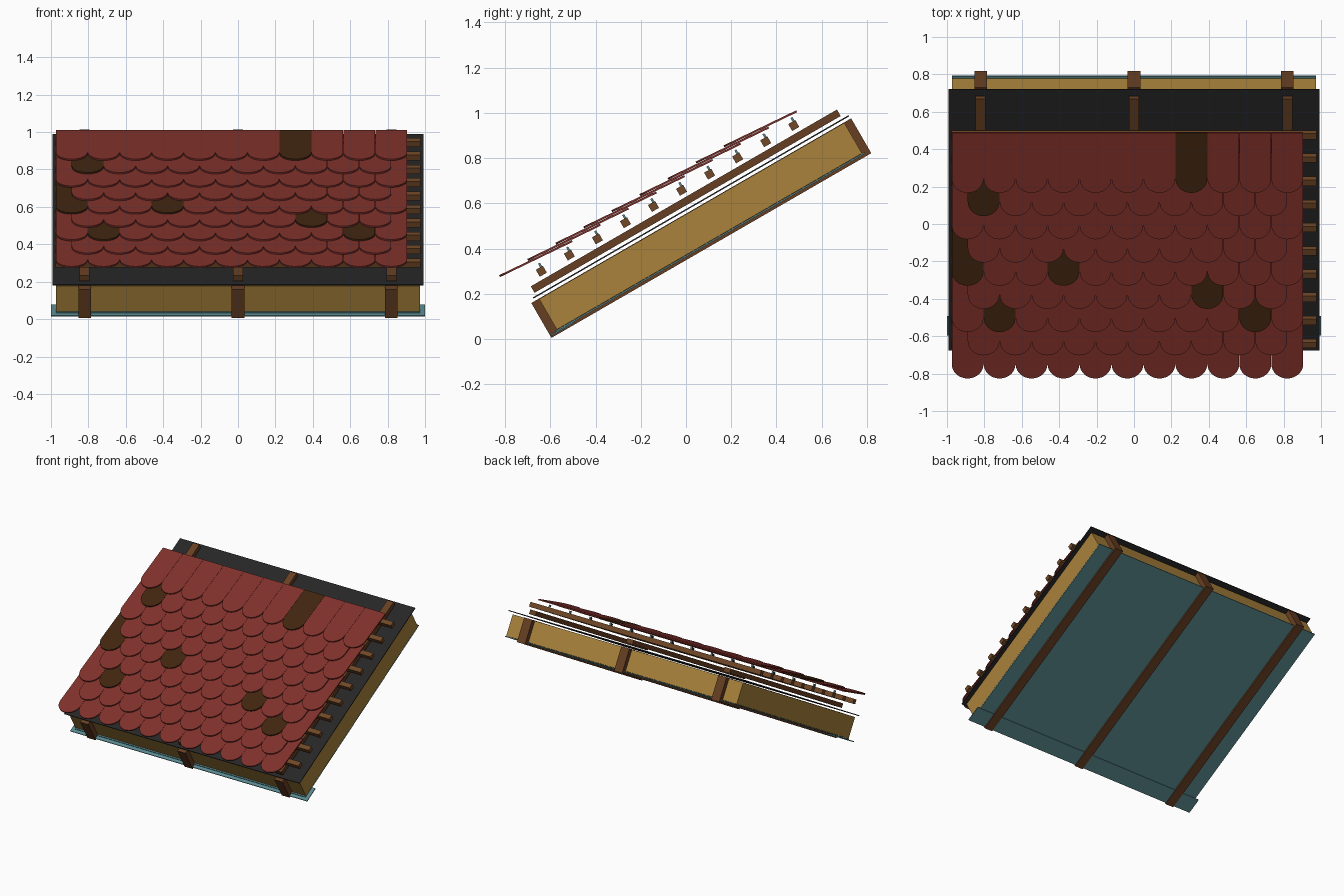
import bpy, bmesh, math
from mathutils import Matrix, Vector

if "Cube" in bpy.data.objects:
    bpy.data.objects.remove(bpy.data.objects["Cube"])

PITCH = math.radians(30)
# Roof frame: x across, y up the slope, z along the slope normal
ROOF = Matrix.Translation((0, -0.595, 0.005)) @ Matrix.Rotation(PITCH, 4, 'X')


def mat(name, col):
    m = bpy.data.materials.new(name)
    m.diffuse_color = (*col, 1)
    m.use_nodes = True
    m.node_tree.nodes["Principled BSDF"].inputs["Base Color"].default_value = m.diffuse_color
    return m


RED = mat("red clay", (0.22, 0.031, 0.024))
OLD = mat("dark aged clay", (0.054, 0.019, 0.005))
RAFTER = mat("rafter wood", (0.135, 0.049, 0.016))
BATTEN = mat("batten wood", (0.165, 0.065, 0.02))
TAN = mat("insulation tan", (0.40, 0.225, 0.045))
TEAL = mat("teal foil", (0.10, 0.25, 0.27))
BLACK = mat("black membrane", (0.019, 0.019, 0.02))


def finish(name, bm, mats):
    bmesh.ops.recalc_face_normals(bm, faces=bm.faces)
    me = bpy.data.meshes.new(name)
    bm.to_mesh(me)
    bm.free()
    for m in mats:
        me.materials.append(m)
    ob = bpy.data.objects.new(name, me)
    bpy.context.collection.objects.link(ob)
    return ob


def add_box(bm, x, u, v):
    """Box from (min, max) ranges in the roof frame."""
    size = [r[1] - r[0] for r in (x, u, v)]
    mid = [(r[1] + r[0]) / 2 for r in (x, u, v)]
    bmesh.ops.create_cube(bm, size=1, matrix=ROOF @ Matrix.Translation(mid) @ Matrix.Diagonal((*size, 1)))


def box(name, m, x, u, v):
    bm = bmesh.new()
    add_box(bm, x, u, v)
    return finish(name, bm, [m])


# Rafters with counter battens above them
for x in (-0.82, 0, 0.82):
    box("rafter", RAFTER, (x - 0.034, x + 0.034), (0, 1.633), (0, 0.178))
    box("counter_batten", RAFTER, (x - 0.027, x + 0.027), (0.035, 1.598), (0.21, 0.243))

# Insulation panels between and outside the rafters
for a, b in ((-0.973, -0.854), (-0.786, -0.034), (0.034, 0.786), (0.854, 0.973)):
    box("insulation_panel", TAN, (a, b), (0.039, 1.597), (0.02, 0.176))

# Inner foil with a wider strip at the eave, then the outer membrane
box("vapour_foil", TEAL, (-0.973, 0.973), (0.03, 1.61), (0.012, 0.019))
box("eave_foil_strip", TEAL, (-1, 1), (0.006, 0.122), (0.007, 0.0135))
box("roof_membrane", BLACK, (-0.993, 0.993), (0.018, 1.63), (0.19, 0.196))

# Tile battens with a row of small nails
TILE_W = 1.88 / 11
for i in range(10):
    u = 0.1085 + 0.1432 * i
    box("tile_batten", BATTEN, (-0.975, 0.975), (u - 0.018, u + 0.018), (0.26, 0.295))
    bm = bmesh.new()
    shift = 0.5 if i % 2 == 0 else 0
    for k in range(10 if shift else 11):
        x = -0.975 + (k + 0.5 + shift) * TILE_W
        add_box(bm, (x - 0.006, x + 0.006), (u + 0.004, u + 0.014), (0.295, 0.313))
    finish("batten_nails", bm, [TEAL])

# Overlapping round-ended tiles, alternate rows shifted by half a tile
TILE_L, TILE_T = 0.357, 0.009
HALF = TILE_W / 2 - 0.0006
AGED = {(8, 7), (7, 0), (4, 0), (4, 3), (3, 7), (2, 1), (2, 9)}
ARC = 16


def add_tile(bm, frame, x, index):
    pts = [(x + HALF, TILE_L), (x - HALF, TILE_L)]
    for k in range(ARC + 1):
        a = math.pi + math.pi * k / ARC
        pts.append((x + HALF * math.cos(a), HALF + HALF * math.sin(a)))
    low = [bm.verts.new(frame @ Vector((px, py, 0))) for px, py in pts]
    top = [bm.verts.new(frame @ Vector((px, py, TILE_T))) for px, py in pts]
    faces = [bm.faces.new(low[::-1]), bm.faces.new(top)]
    for k in range(len(pts)):
        j = (k + 1) % len(pts)
        faces.append(bm.faces.new((low[k], low[j], top[j], top[k])))
    for f in faces:
        f.material_index = index


for row in range(9):
    frame = (Matrix.Translation((0, -0.822 + 0.124 * row, 0.274 + 0.0717 * row))
             @ Matrix.Rotation(math.radians(25.8), 4, 'X'))
    bm = bmesh.new()
    odd = row % 2
    for k in range(11 - odd):
        add_tile(bm, frame, -0.975 + (k + 0.5 + odd / 2) * TILE_W, int((row, k) in AGED))
    finish("tile_row", bm, [RED, OLD])
